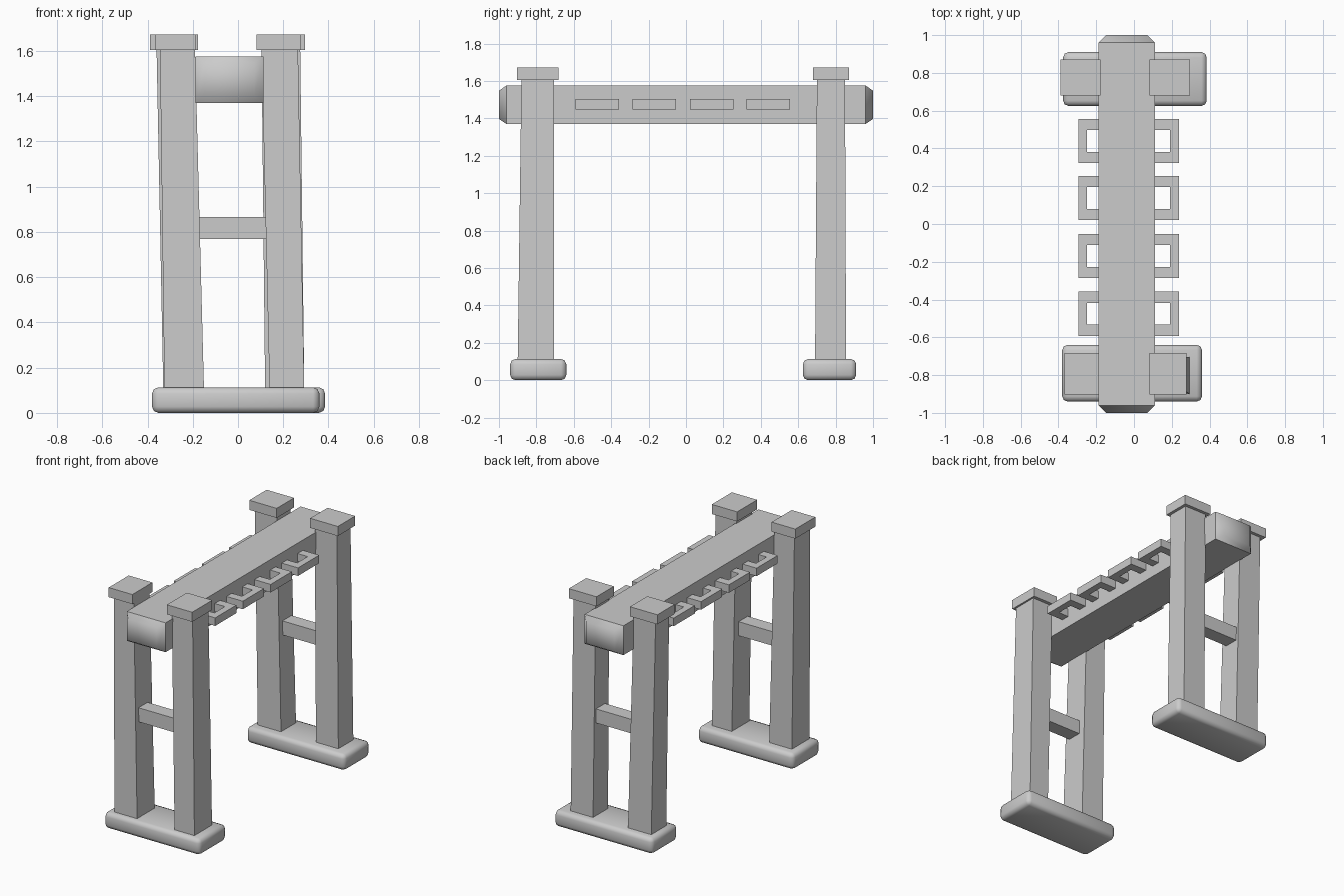
import bpy
import bmesh

cube = bpy.data.objects.get("Cube")
if cube:
    bpy.data.objects.remove(cube, do_unlink=True)

grey = bpy.data.materials.new("plain grey")
grey.use_nodes = True
GREY = (0.6, 0.6, 0.6, 1)
grey.diffuse_color = GREY
grey.node_tree.nodes["Principled BSDF"].inputs["Base Color"].default_value = GREY


def finish(name, bm, smooth=False):
    bmesh.ops.recalc_face_normals(bm, faces=bm.faces)
    for face in bm.faces:
        face.smooth = smooth
    mesh = bpy.data.meshes.new(name)
    bm.to_mesh(mesh)
    bm.free()
    mesh.materials.append(grey)
    obj = bpy.data.objects.new(name, mesh)
    bpy.context.collection.objects.link(obj)
    return obj


def add_block(bm, x, y, z, top_x=None, top_y=None):
    """Box from (low, high) ranges; the top may have its own outline."""
    rings = []
    for xs, ys, height in ((x, y, z[0]), (top_x or x, top_y or y, z[1])):
        corners = ((0, 0), (1, 0), (1, 1), (0, 1))
        rings.append([bm.verts.new((xs[i], ys[j], height)) for i, j in corners])
    low, high = rings
    bm.faces.new(low[::-1])
    bm.faces.new(high)
    for i in range(4):
        j = (i + 1) % 4
        bm.faces.new((low[i], low[j], high[j], high[i]))


def block(name, *ranges):
    bm = bmesh.new()
    add_block(bm, *ranges)
    return finish(name, bm)


# Rounded foot pads
for end, x, y in (("front", (-0.38, 0.36), (-0.94, -0.64)),
                  ("back", (-0.375, 0.385), (0.625, 0.91))):
    bm = bmesh.new()
    add_block(bm, x, y, (0, 0.113))
    bmesh.ops.bevel(bm, geom=bm.edges[:], offset=0.028, segments=2,
                    profile=0.5, affect='EDGES')
    finish(end + "_foot_pad", bm, smooth=True)

# Slightly leaning posts: bottom and top x ranges, then cap x range
posts = {
    "front_right": ((-0.325, -0.15), (-0.345, -0.19), (-0.368, -0.185)),
    "front_left": ((0.14, 0.293), (0.104, 0.265), (0.082, 0.278)),
    "back_right": ((-0.33, -0.15), (-0.36, -0.19), (-0.389, -0.177)),
    "back_left": ((0.12, 0.293), (0.104, 0.275), (0.082, 0.296)),
}
depths = {
    "front": ((-0.9, -0.705), (-0.88, -0.705), (-0.903, -0.682)),
    "back": ((0.69, 0.856), (0.70, 0.85), (0.68, 0.872)),
}
for corner, (foot_x, head_x, cap_x) in posts.items():
    foot_y, head_y, cap_y = depths[corner.split("_")[0]]
    block(corner + "_post", foot_x, foot_y, (0.09, 1.61), head_x, head_y)
    block(corner + "_post_cap", cap_x, cap_y, (1.605, 1.672))

# Cross bars between each pair of posts
for end, y in (("front", (-0.855, -0.755)), ("back", (0.735, 0.835))):
    block(end + "_cross_bar", (-0.2, 0.16), y, (0.768, 0.866))

# Long top beam with softly shaded, chamfered ends
bm = bmesh.new()
sections = []
for y, inset in ((-1, 1), (-0.96, 0), (0.96, 0), (1, 1)):
    x0, x1 = -0.188 + 0.04 * inset, 0.112 - 0.04 * inset
    z0, z1 = 1.37 + 0.027 * inset, 1.575 - 0.027 * inset
    sections.append([bm.verts.new((x, y, z)) for x, z in
                     ((x0, z0), (x1, z0), (x1, z1), (x0, z1))])
for a, b in zip(sections, sections[1:]):
    for i in range(4):
        j = (i + 1) % 4
        bm.faces.new((a[i], a[j], b[j], b[i]))
bm.faces.new(sections[0])
bm.faces.new(sections[-1])
beam = finish("top_beam", bm, smooth=True)
for face in beam.data.polygons:
    face.use_smooth = abs(face.center.y) > 0.9

# Flat rectangular loops passing through the beam
for number, y in enumerate((-0.475, -0.17, 0.138, 0.44), 1):
    bm = bmesh.new()
    outlines = []
    for x0, x1, half in ((-0.295, 0.238, 0.117), (-0.25, 0.19, 0.058)):
        for z in (1.447, 1.503):
            outlines.append([bm.verts.new(p) for p in
                             ((x0, y - half, z), (x1, y - half, z),
                              (x1, y + half, z), (x0, y + half, z))])
    outer_low, outer_high, inner_low, inner_high = outlines
    for a, b in ((outer_low, outer_high), (outer_high, inner_high),
                 (inner_high, inner_low), (inner_low, outer_low)):
        for i in range(4):
            j = (i + 1) % 4
            bm.faces.new((a[i], a[j], b[j], b[i]))
    finish(f"side_loop_{number}", bm)
